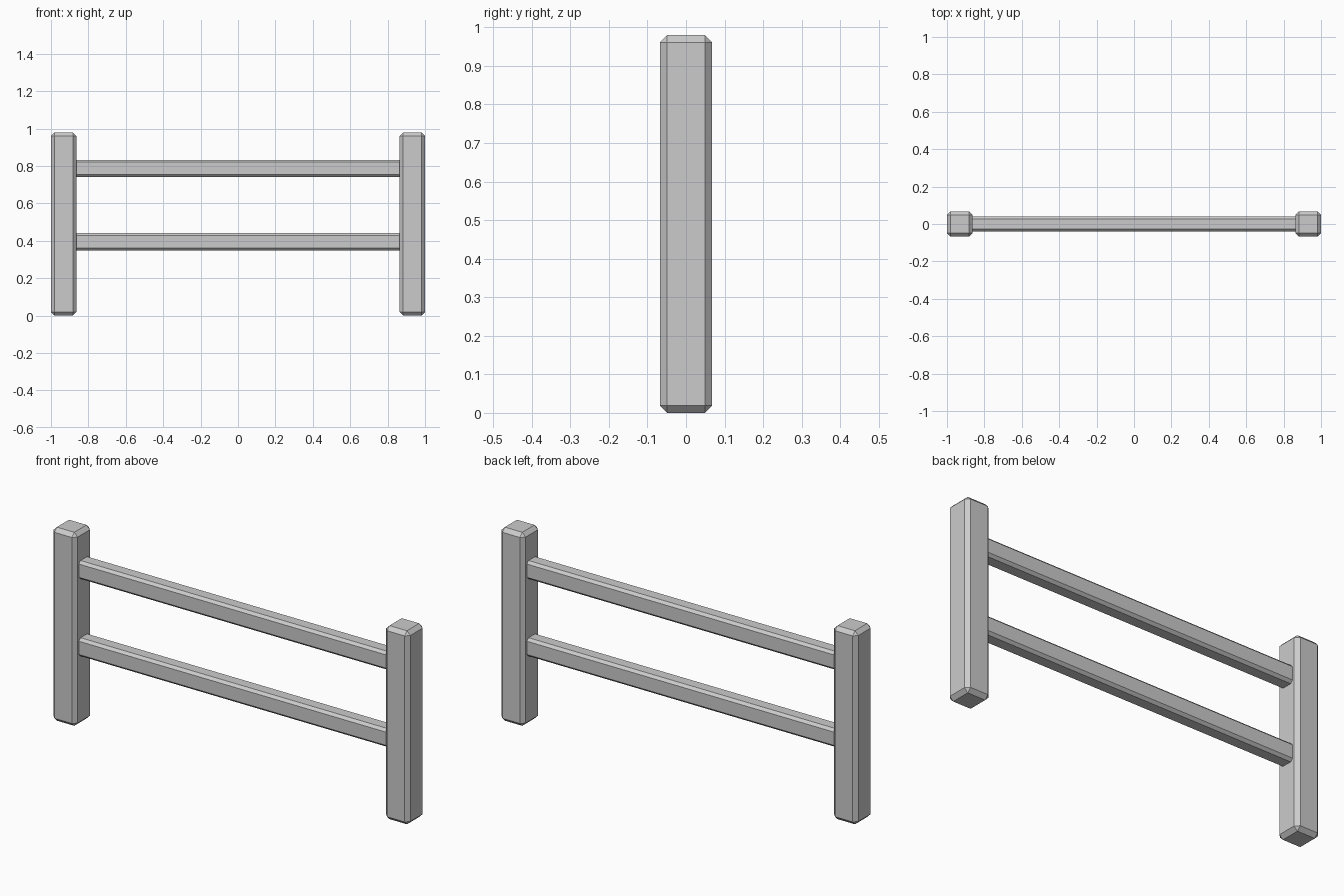
import bpy, bmesh

if "Cube" in bpy.data.objects:
    bpy.data.objects.remove(bpy.data.objects["Cube"])


def chamfered_box(name, size, centre, chamfer):
    """Box with one flat bevel on every edge."""
    bm = bmesh.new()
    bmesh.ops.create_cube(bm, size=1)
    bmesh.ops.scale(bm, vec=size, verts=bm.verts)
    bmesh.ops.bevel(bm, geom=bm.edges[:], offset=chamfer, segments=1,
                    affect='EDGES', profile=0.5)
    mesh = bpy.data.meshes.new(name)
    bm.to_mesh(mesh)
    bm.free()
    obj = bpy.data.objects.new(name, mesh)
    obj.location = centre
    bpy.context.collection.objects.link(obj)
    return obj


POST_W, POST_H = 0.136, 0.98
POST_X = 1 - POST_W / 2

# Upright posts
for side, sign in (("left", -1), ("right", 1)):
    chamfered_box(f"{side}_post", (POST_W, POST_W, POST_H),
                  (sign * POST_X, 0, POST_H / 2), 0.019)

# Horizontal rails, ends let slightly into the posts
for level, z in (("lower", 0.396), ("upper", 0.787)):
    chamfered_box(f"{level}_rail", (2 * (1 - POST_W) + 0.03, 0.078, 0.093),
                  (0, 0, z), 0.013)
